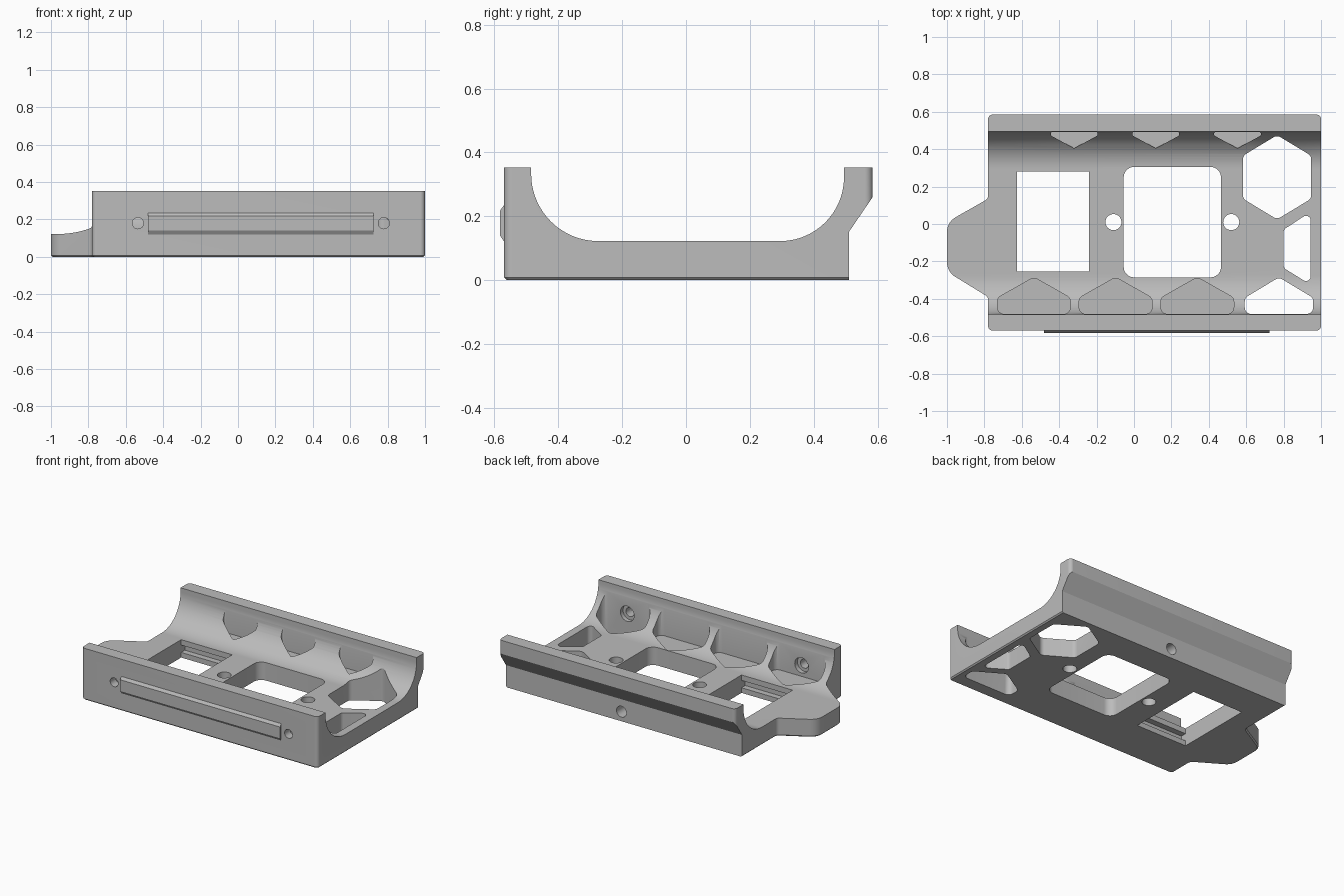
import bpy, bmesh, math
from mathutils import Vector

if "Cube" in bpy.data.objects:
    bpy.data.objects.remove(bpy.data.objects["Cube"])

GREY = (0.5, 0.5, 0.5, 1)
mat = bpy.data.materials.new("plain grey")
mat.use_nodes = True
mat.diffuse_color = GREY
mat.node_tree.nodes["Principled BSDF"].inputs["Base Color"].default_value = GREY


def rounded(corners, radius=0.0, steps=8):
    """Outline with arcs at its corners; a third value overrides the radius."""
    out, n = [], len(corners)
    for i, c in enumerate(corners):
        r = c[2] if len(c) > 2 else radius
        p = Vector(c[:2])
        if r == 0:
            out.append(p)
            continue
        a = (Vector(corners[i - 1][:2]) - p).normalized()
        b = (Vector(corners[(i + 1) % n][:2]) - p).normalized()
        half = a.angle(b) / 2
        centre = p + (a + b).normalized() * r / math.sin(half)
        t = r / math.tan(half)
        start, end = p + a * t - centre, p + b * t - centre
        for k in range(steps + 1):
            out.append(centre + start.lerp(end, k / steps).normalized() * r)
    return out


def rect(x0, x1, y0, y1):
    return [(x0, y0), (x1, y0), (x1, y1), (x0, y1)]


def circle(u, v, r, n=32):
    return [(u + r * math.cos(math.tau * i / n), v + r * math.sin(math.tau * i / n))
            for i in range(n)]


def prism(name, outline, axis, lo, hi, chamfer=0.0):
    """Extrude a 2D outline along x, y or z from lo to hi."""
    place = {"x": lambda u, v, w: (w, u, v),
             "y": lambda u, v, w: (u, w, v),
             "z": lambda u, v, w: (u, v, w)}[axis]
    bm = bmesh.new()
    base = bm.faces.new([bm.verts.new(place(u, v, lo)) for u, v in outline])
    top = [bm.verts.new(place(u, v, hi)) for u, v in outline]
    bottom, n = list(base.verts), len(top)
    bm.faces.new(top[::-1])
    for i in range(n):
        j = (i + 1) % n
        bm.faces.new((bottom[i], top[i], top[j], bottom[j]))
    bmesh.ops.recalc_face_normals(bm, faces=bm.faces)
    if chamfer:
        bmesh.ops.bevel(bm, geom=list(base.edges), offset=chamfer,
                        segments=1, affect="EDGES")
    mesh = bpy.data.meshes.new(name)
    bm.to_mesh(mesh)
    bm.free()
    mesh.materials.append(mat)
    obj = bpy.data.objects.new(name, mesh)
    bpy.context.scene.collection.objects.link(obj)
    return obj


def combine(obj, other, operation="DIFFERENCE"):
    """Apply a boolean and discard the helper."""
    mod = obj.modifiers.new("cut", "BOOLEAN")
    mod.object, mod.operation, mod.solver = other, operation, "EXACT"
    bpy.context.view_layer.update()
    graph = bpy.context.evaluated_depsgraph_get()
    mesh = bpy.data.meshes.new_from_object(obj.evaluated_get(graph))
    obj.modifiers.clear()
    obj.data = mesh
    bpy.data.objects.remove(other)


# Cradle section, trimmed to the plan outline with its end tab
section = rounded([(-0.6, -0.05), (0.51, -0.05), (0.51, 0.15), (0.6, 0.282), (0.6, 0.4),
                   (0.495, 0.4), (0.495, 0.122, 0.2), (-0.485, 0.122, 0.21),
                   (-0.485, 0.4), (-0.6, 0.4)], steps=20)
plan = rounded([(1, -0.57, 0.025), (1, 0.585, 0.025), (-0.78, 0.585, 0.025),
                (-0.78, 0.135, 0.03), (-1, 0.01, 0.09), (-1, -0.255, 0.09),
                (-0.78, -0.39, 0.03), (-0.78, -0.57, 0.025)])
cradle = prism("cradle", section, "x", -1.1, 1.1)
combine(cradle, prism("trim", plan, "z", 0, 0.352, 0.008), "INTERSECT")

# Openings through the floor
through = [
    rect(-0.625, -0.24, -0.255, 0.28),
    rounded(rect(-0.055, 0.465, -0.285, 0.305), 0.055),
    rounded([(0.80, -0.03), (0.80, -0.235), (0.945, -0.325), (0.945, 0.065)], 0.025),
    rounded([(0.765 + 0.212 * s, 0.25 + t) for s, t in
             [(0, 0.225), (-0.86, 0.115), (-0.86, -0.115),
              (0, -0.225), (0.86, -0.115), (0.86, 0.115)]], 0.035),
    circle(-0.11, 0.01, 0.043),
    circle(0.52, 0.01, 0.043),
]
for outline in through:
    combine(cradle, prism("opening", outline, "z", -0.1, 0.5))

# Undercut at both ends of the square window
combine(cradle, prism("undercut", rect(-0.625, -0.24, -0.295, 0.32), "z", 0.035, 0.085))

# Pointed pockets along the front wall, the last one open below
for i in range(4):
    x = -0.535 + 0.4367 * i
    w = 0.195 if i < 3 else 0.183
    pocket = rounded([(x, -0.285), (x - w, -0.395), (x - w, -0.481),
                      (x + w, -0.481), (x + w, -0.395)], 0.035)
    combine(cradle, prism("pocket", pocket, "z", 0.105 if i < 3 else -0.1, 0.5))

# Smaller pockets along the back wall
for i in range(3):
    x = -0.32 + 0.4367 * i
    pocket = rounded([(x, 0.405), (x + 0.125, 0.473), (x + 0.125, 0.492),
                      (x - 0.125, 0.492), (x - 0.125, 0.473)], 0.009)
    combine(cradle, prism("pocket", pocket, "z", 0.14, 0.5))

# Screw holes with inner counterbores, and the rear hole
for x in (-0.535, 0.78):
    combine(cradle, prism("screw_hole", circle(x, 0.18, 0.03), "y", -0.7, -0.4))
    combine(cradle, prism("counterbore", circle(x, 0.18, 0.052), "y", -0.51, -0.44))
combine(cradle, prism("rear_hole", circle(0.13, 0.065, 0.037), "y", 0.38, 0.7))

# Bevelled rail on the front face
rail_section = [(-0.56, 0.12), (-0.57, 0.12), (-0.583, 0.14),
                (-0.583, 0.217), (-0.57, 0.235), (-0.56, 0.235)]
prism("front_rail", rail_section, "x", -0.48, 0.725)

# Smooth curved walls, keep crisp edges
bpy.ops.object.select_all(action="DESELECT")
cradle.select_set(True)
bpy.context.view_layer.objects.active = cradle
bpy.ops.object.shade_smooth_by_angle(angle=math.radians(30))
